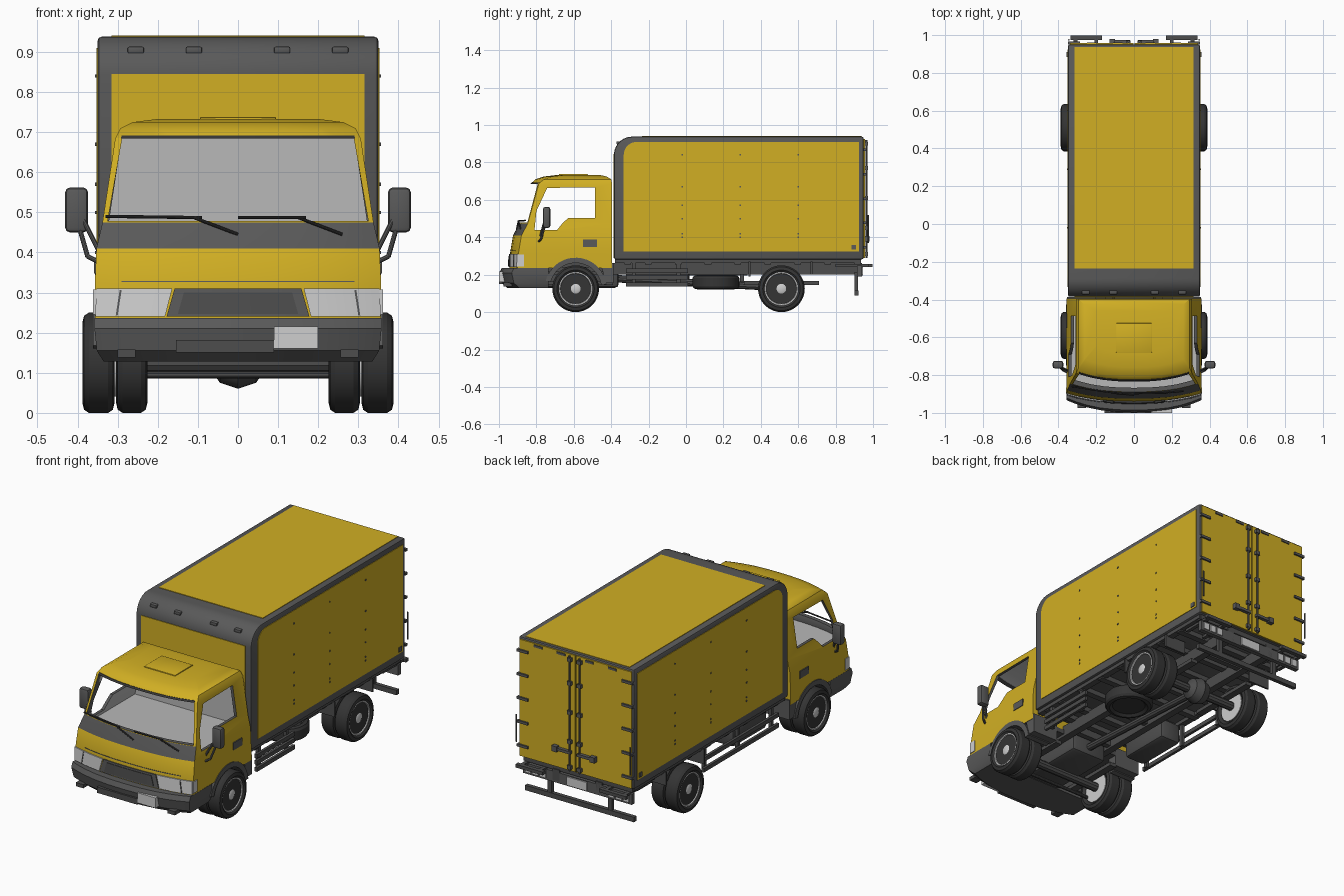
import bpy, bmesh, math
from mathutils import Vector, Matrix

if "Cube" in bpy.data.objects:
    bpy.data.objects.remove(bpy.data.objects["Cube"])


def mat(name, r, g, b):
    m = bpy.data.materials.new(name)
    m.diffuse_color = (r, g, b, 1)
    m.use_nodes = True
    m.node_tree.nodes["Principled BSDF"].inputs["Base Color"].default_value = m.diffuse_color
    return m


YELLOW = mat("yellow paint", 0.64, 0.43, 0.017)
INNER = mat("cab lining grey", 0.48, 0.48, 0.48)
TRIM = mat("dark grey trim", 0.10, 0.10, 0.10)
LIGHT = mat("light grey", 0.62, 0.62, 0.62)
BLACK = mat("tyre black", 0.035, 0.035, 0.035)
CHASSIS = mat("chassis grey", 0.075, 0.075, 0.075)


def make(name, bm, mats, bevel=0):
    bmesh.ops.recalc_face_normals(bm, faces=bm.faces)
    if bevel:
        es = [e for e in bm.edges if e.calc_face_angle(0) > 1]
        bmesh.ops.bevel(bm, geom=es, offset=bevel, segments=2, profile=0.5, affect='EDGES')
    me = bpy.data.meshes.new(name)
    bm.to_mesh(me)
    bm.free()
    for m in (mats if isinstance(mats, (list, tuple)) else [mats]):
        me.materials.append(m)
    ob = bpy.data.objects.new(name, me)
    bpy.context.collection.objects.link(ob)
    return ob


def add_loft(bm, rings, index=0):
    vs = [[bm.verts.new(p) for p in r] for r in rings]
    n = len(vs[0])
    fs = [bm.faces.new((a[i], a[(i + 1) % n], b[(i + 1) % n], b[i]))
          for a, b in zip(vs, vs[1:]) for i in range(n)]
    fs += [bm.faces.new(vs[0]), bm.faces.new(vs[-1])]
    for f in fs:
        f.material_index = index


def loft(name, rings, mats, bevel=0, index=0):
    bm = bmesh.new()
    add_loft(bm, rings, index)
    return make(name, bm, mats, bevel)


def boxes(name, items, m, bevel=0, mirror=False):
    """Boxes given as (x0, x1, y0, y1, z0, z1), optionally repeated on the other side."""
    bm = bmesh.new()
    for x0, x1, y0, y1, z0, z1 in items:
        for s in ((1, -1) if mirror else (1,)):
            add_loft(bm, [[(s * x0, y0, z), (s * x1, y0, z), (s * x1, y1, z), (s * x0, y1, z)]
                          for z in (z0, z1)])
    return make(name, bm, m, bevel)


def prism_x(name, pts, x0, x1, mats, bevel=0, index=0):
    return loft(name, [[(x, y, z) for y, z in pts] for x in (x0, x1)], mats, bevel, index)


def lathe(name, prof, m, loc, axis='X', n=36):
    rings = [[(x, r * math.cos(2 * math.pi * i / n), r * math.sin(2 * math.pi * i / n))
              for i in range(n)] for x, r in prof]
    ob = loft(name, rings, m)
    if axis == 'Z':
        ob.data.transform(Matrix.Rotation(math.pi / 2, 4, 'Y'))
    ob.data.transform(Matrix.Translation(loc))
    return ob


def rods(name, items, r, m, mirror=False):
    bm = bmesh.new()
    for a, b in items:
        for s in ((1, -1) if mirror else (1,)):
            p, q = Vector((a[0] * s, *a[1:])), Vector((b[0] * s, *b[1:]))
            rot = (q - p).to_track_quat('Z', 'Y').to_matrix().to_4x4()
            bmesh.ops.create_cone(bm, cap_ends=True, segments=10, radius1=r, radius2=r,
                                  depth=(q - p).length,
                                  matrix=Matrix.Translation((p + q) / 2) @ rot)
    return make(name, bm, m)


def arc(cy, cz, r, a0, a1, n=10):
    return [(cy + r * math.cos(math.radians(a0 + (a1 - a0) * i / n)),
             cz + r * math.sin(math.radians(a0 + (a1 - a0) * i / n))) for i in range(n + 1)]


# ---------- cab: stacked bowed rings (z, front y, back y, half width) ----------
TS = [1, .98, .93, .85, .7, .5, .25, 0, -.25, -.5, -.7, -.85, -.93, -.98, -1]
ROWS = [(.235, -.945, -.395, .357), (.32, -.94, -.395, .357), (.41, -.925, -.395, .353),
        (.475, -.89, -.395, .338), (.685, -.832, -.395, .306), (.71, -.805, -.40, .293),
        (.725, -.76, -.425, .262), (.733, -.69, -.46, .2)]


def ring(z, yf, yb, hw, bow=.045):
    return [(hw, yb, z)] + [(t * hw, yf + bow * abs(t) ** 2.5, z) for t in TS] + [(-hw, yb, z)]


cab = loft("cab", [ring(*r) for r in ROWS], [YELLOW, INNER, TRIM])
for p in cab.data.polygons:
    if (.41 < p.center.z < .475 and p.normal.y < -.6) or p.normal.z < -.9:
        p.material_index = 2
slots = [YELLOW, INNER, TRIM]
cavity = loft("cavity_cutter", [ring(*r) for r in (
    (.42, -.90, -.415, .334), (.475, -.868, -.415, .322),
    (.685, -.81, -.415, .290), (.708, -.77, -.43, .26))], slots, index=1)
screen = loft("windscreen_cutter", [[(-.325, y, .478), (.325, y, .478), (.289, y, .684),
                                     (-.289, y, .684)] for y in (-1.1, -.745)], slots, index=2)
side_win = prism_x("side_window_cutter", [(-.81, .438), (-.80, .54), (-.742, .664), (-.487, .667),
                   (-.487, .503), (-.63, .503), (-.66, .475), (-.69, .438)], -.6, .6, slots, index=2)
arch_cut = prism_x("arch_cutter", arc(-.59, .125, .162, 0, 360, 40)[:-1], -.6, .6, slots, index=2)
for cutter in (cavity, screen, side_win, arch_cut):
    cutter.hide_render = True
    mod = cab.modifiers.new("cut", 'BOOLEAN')
    mod.operation, mod.solver, mod.object = 'DIFFERENCE', 'EXACT', cutter
    bpy.context.view_layer.objects.active = cab
    bpy.ops.object.modifier_apply(modifier=mod.name)
    bpy.data.objects.remove(cutter)


def front_y(x, z):
    for a, b in zip(ROWS, ROWS[1:]):
        if z <= b[0]:
            break
    k = (z - a[0]) / (b[0] - a[0])
    yf, hw = a[1] + k * (b[1] - a[1]), a[3] + k * (b[3] - a[3])
    return yf + .045 * min(1, abs(x) / hw) ** 2.5


def patch(name, xb, xt, z0, z1, m, off=.005, n=14):
    """Thin plate hugging the bowed cab front; xb, xt are x ranges at bottom and top."""
    rings = []
    for i in range(n + 1):
        b, t = (r[0] + (r[1] - r[0]) * i / n for r in (xb, xt))
        rings.append([(b, front_y(b, z0) - off, z0), (t, front_y(t, z1) - off, z1),
                      (t, front_y(t, z1) + .002, z1), (b, front_y(b, z0) + .002, z0)])
    return loft(name, rings, m)


# front face details
patch("grille", (-.178, .178), (-.158, .158), .24, .31, TRIM)
patch("grille_inset", (-.15, .15), (-.135, .135), .247, .30, CHASSIS, .008)
patch("hood_seam", (-.29, .29), (-.29, .29), .326, .329, TRIM, .002)
patch("windscreen_top_trim", (-.292, .292), (-.29, .29), .684, .692, BLACK, .002)
for s in (1, -1):
    patch("headlight", (s * .182, s * .356), (s * .164, s * .353), .24, .31, LIGHT, .006)
    patch("headlight_divider", (s * .30, s * .305), (s * .29, s * .295), .243, .307, TRIM, .009)
    boxes("headlight_side", [(s * .352, s * .361, -.90, -.865, .245, .308)], LIGHT)
rods("wipers", [((0, -.905, .445), (-.11, -.896, .487)), ((-.33, -.86, .49), (-.09, -.897, .487)),
                ((.26, -.885, .445), (.15, -.895, .487)), ((0, -.898, .487), (.17, -.895, .487))],
     .004, BLACK)
boxes("roof_hatch", [(-.095, .095, -.68, -.525, .725, .738)], YELLOW, .003)
boxes("door_handles", [(.35, .359, -.55, -.475, .348, .388)], TRIM, mirror=True)

# bumper, number plate and fog lights
loft("bumper", [ring(z, yf, -.735, hw, .065) for z, yf, hw in (
    (.128, -.955, .335), (.155, -.985, .352), (.21, -.997, .358), (.236, -.985, .358))], TRIM)
boxes("bumper_slot", [(-.155, .09, -1.0, -.97, .15, .182)], CHASSIS)
boxes("front_plate", [(.09, .20, -1.0, -.97, .16, .216)], LIGHT)
boxes("fog_lights", [(.255, .30, -.975, -.93, .138, .158)], CHASSIS, mirror=True)

# wheel arch lips and rear fender pieces of the cab
for s in (1, -1):
    prism_x("arch_lip", arc(-.59, .125, .166, 8, 165, 18) + arc(-.59, .125, .138, 165, 8, 18),
            s * .22, s * .361, TRIM)
    prism_x("cab_fender", [(-.44, .155), (-.387, .155), (-.387, .262), (-.46, .262), (-.44, .2)],
            s * .2, s * .355, TRIM)

# mirrors
boxes("mirrors", [(.374, .431, -.765, -.725, .45, .562)], TRIM, .012, mirror=True)
rods("mirror_arms", [((.345, -.79, .375), (.375, -.775, .39)), ((.375, -.775, .39), (.395, -.755, .46)),
                     ((.345, -.78, .40), (.41, -.745, .53))], .006, TRIM, mirror=True)

# ---------- cargo box ----------
def hull(y0, y1, z0, z1, r):
    return [(y1, z0), (y1, z1)] + arc(y0 + r, z1 - r, r, 90, 180) + [(y0, z0)]


prism_x("cargo_frame", hull(-.385, .95, .282, .938, .097), -.35, .35, TRIM, .01)
for s in (1, -1):
    prism_x("cargo_side_panel", hull(-.333, .925, .325, .91, .07), s * .345, s * .353, YELLOW)
boxes("cargo_roof_panel", [(-.315, .315, -.235, .938, .93, .941)], YELLOW)
boxes("cargo_front_panel", [(-.315, .315, -.388, -.38, .29, .845)], YELLOW)
boxes("marker_lights", [(x - .02, x + .02, -.372, -.34, .897, .913) for x in (.11, .255)],
      TRIM, .003, mirror=True)
boxes("side_rivets", [(.35, .356, y - .003, y + .003, z - .004, z + .004)
                      for y in (-.02, .29, .60) for z in (.40, .42, .50, .57, .67, .84)], TRIM, mirror=True)
boxes("side_marker", [(.35, .357, .885, .91, .335, .36)], TRIM, mirror=True)

# rear doors with lock rods, handles and hinges
boxes("rear_doors", [(.003, .339, .945, .957, .288, .926)], YELLOW, mirror=True)
rods("lock_rods", [((.03, .965, .29), (.03, .965, .92))], .006, TRIM, mirror=True)
boxes("lock_brackets", [(.018, .042, .955, .972, z, z + .02) for z in (.30, .44, .6, .76, .89)],
      TRIM, mirror=True)
boxes("lock_handles", [(.02, .13, .957, .975, .385, .40), (.10, .13, .957, .98, .378, .408)],
      TRIM, mirror=True)
boxes("hinges", [(.285, .35, .95, .966, z, z + .014) for z in (.34, .47, .60, .73, .86)],
      TRIM, mirror=True)
boxes("door_top_lights", [(x, x + .05, .95, .962, .908, .92) for x in (.06, .2)], TRIM, mirror=True)
rods("grab_rails", [((.345, .975, .37), (.345, .975, .52))], .004, TRIM, mirror=True)

# ---------- chassis ----------
boxes("frame_rails", [(.11, .15, -.88, .94, .20, .262)], CHASSIS, mirror=True)
boxes("cross_members", [(-.33, .33, y, y + .035, .255, .285) for y in
                        (-.33, -.22, -.06, .1, .26, .42, .58, .74, .9)]
      + [(-.12, .12, y, y + .03, .21, .25) for y in (-.35, -.05, .3, .7)], CHASSIS)
boxes("sills", [(.30, .335, -.38, .93, .262, .285)], CHASSIS, mirror=True)
boxes("engine", [(-.11, .11, -.82, -.36, .13, .25)], CHASSIS, .02)
boxes("cab_floor", [(-.22, .22, -.9, -.39, .215, .24)], CHASSIS)
boxes("fuel_tank", [(-.30, -.17, -.28, .02, .14, .255)], CHASSIS, .02)
boxes("side_guard_right", [(.325, .34, -.32, .01, z, z + .022) for z in (.137, .175, .21)]
      + [(.31, .328, y, y + .02, .137, .27) for y in (-.29, -.05)], CHASSIS)
boxes("side_guard_left", [(-.34, -.325, -.32, .33, z, z + .022) for z in (.137, .195)]
      + [(-.328, -.31, y, y + .02, .137, .27) for y in (-.29, 0, .29)], CHASSIS)
boxes("mud_flaps", [(.22, .35, .335, .345, .19, .27), (.22, .35, .665, .675, .2, .27)],
      CHASSIS, mirror=True)
boxes("leaf_springs", [(.165, .205, y - .2, y + .2, .145, .165) for y in (-.59, .51)],
      CHASSIS, mirror=True)
rods("axles", [((-.3, y, .125), (.3, y, .125)) for y in (-.59, .51)], .024, CHASSIS)
rods("drive_shaft", [((0, -.4, .18), (0, .45, .135))], .02, CHASSIS)
rods("front_tie_bar", [((-.24, -.66, .095), (.24, -.66, .095))], .009, CHASSIS)
lathe("differential", [(-.07, .02), (-.045, .055), (0, .07), (.045, .055), (.07, .02)],
      CHASSIS, (0, .51, .13), n=20)

# rear light bar, steps and under-run guard
boxes("rear_light_panel", [(-.33, .33, .915, .94, .19, .248)], TRIM)
boxes("rear_lights", [(x, x + .035, .935, .946, .20, .238) for x in (.19, .235, .28)],
      LIGHT, mirror=True)
boxes("rear_plate", [(-.06, .06, .935, .947, .196, .243)], LIGHT)
boxes("rear_steps", [(.17, .335, .975, .998, .24, .258), (.19, .21, .8, .98, .242, .256),
                     (.30, .32, .8, .98, .242, .256)], CHASSIS, mirror=True)
boxes("under_run_guard", [(-.33, .33, .90, .922, .088, .115)], CHASSIS)
boxes("guard_posts", [(.17, .195, .90, .92, .1, .215)], CHASSIS, mirror=True)

# ---------- wheels ----------
def tyre(x0, x1):
    w = x1 - x0
    return [(x0 + .012, .085), (x0, .10), (x0 + .004, .117), (x0 + .016, .125),
            (x0 + w - .016, .125), (x1 - .004, .117), (x1, .10), (x1 - .012, .085)]


def mirror_prof(prof, s):
    return [(s * x, r) for x, r in prof]


for y, name in ((-.59, "front"), (.51, "rear")):
    for s in (1, -1):
        for x0, x1 in ((.226, .304), (.308, .388)):
            lathe(name + "_tyre", mirror_prof(tyre(x0, x1), s), BLACK, (0, y, .125))
        lathe(name + "_rim", mirror_prof([(.235, .08), (.375, .089), (.381, .09), (.381, .083), (.366, .076),
              (.355, .05), (.357, .03), (.376, .026), (.38, .018)], s), LIGHT, (0, y, .125))
        rods(name + "_wheel_nuts", [((s * .35, y + .042 * math.cos(a * 1.047), .125 + .042 * math.sin(a * 1.047)),
             (s * .362, y + .042 * math.cos(a * 1.047), .125 + .042 * math.sin(a * 1.047)))
             for a in range(6)], .005, TRIM)
lathe("spare_tyre", tyre(-.038, .038), BLACK, (.17, .16, .16), 'Z')
lathe("spare_rim", [(-.02, .085), (-.018, .03), (.02, .03), (.022, .085)], CHASSIS, (.17, .16, .16), 'Z')

# smooth shading with sharp edges kept
bpy.ops.object.select_all(action='SELECT')
bpy.ops.object.shade_smooth_by_angle(angle=math.radians(32))
